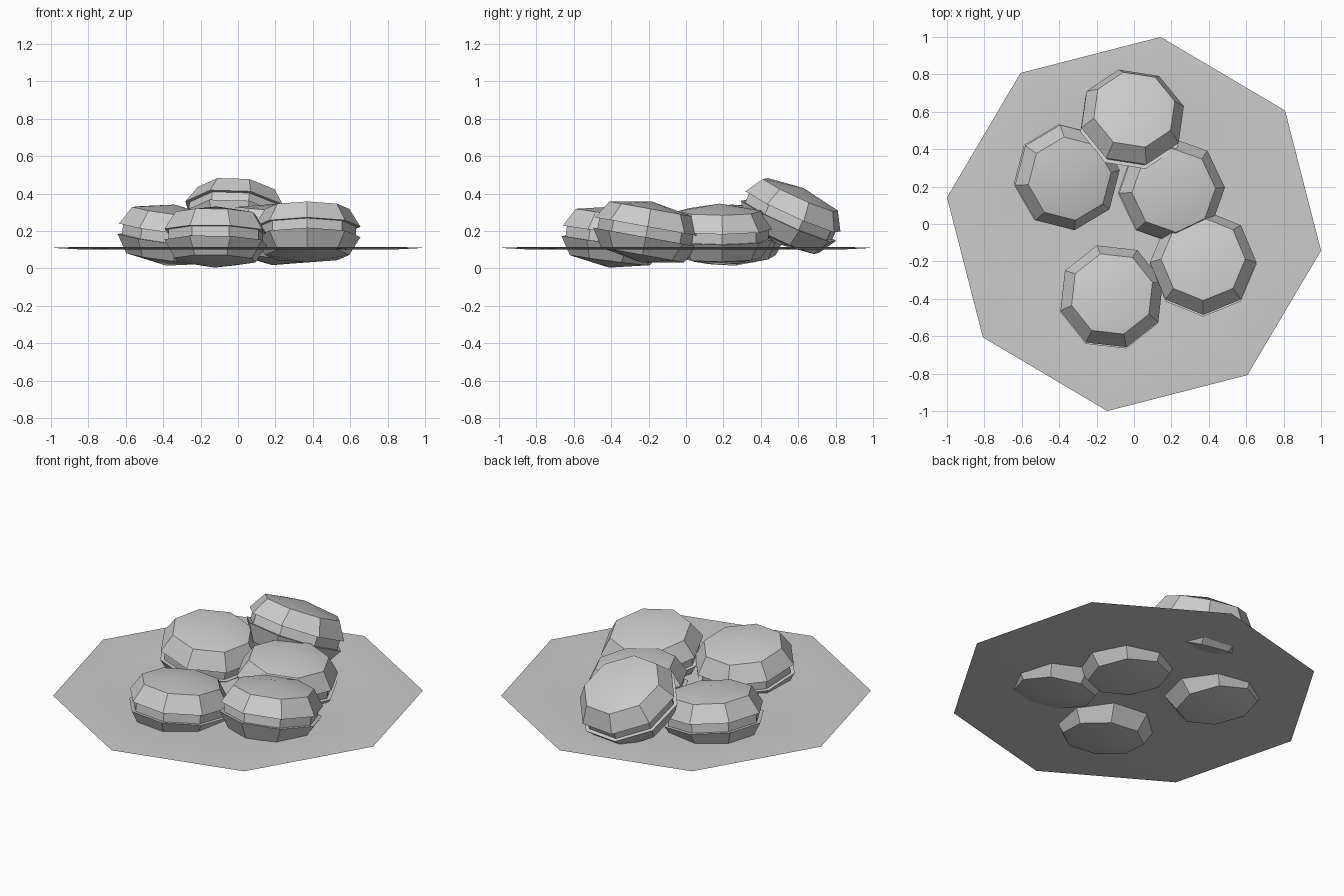
import bpy, bmesh, math
from mathutils import Matrix, Vector

cube = bpy.data.objects.get("Cube")
if cube:
    bpy.data.objects.remove(cube)

grey = bpy.data.materials.new("light_grey")
grey.use_nodes = True
grey.diffuse_color = (0.6, 0.6, 0.6, 1)
grey.node_tree.nodes["Principled BSDF"].inputs["Base Color"].default_value = (0.6, 0.6, 0.6, 1)

SIDES = 8


def lathe(name, profile, matrix=None, phase=0):
    """Spin (radius, height) points into an eight-sided solid; radius 0 makes a pole."""
    bm = bmesh.new()
    rings = []
    for r, z in profile:
        if r == 0:
            rings.append([bm.verts.new((0, 0, z))] * SIDES)
        else:
            angles = [math.radians(phase) + math.tau * i / SIDES for i in range(SIDES)]
            rings.append([bm.verts.new((r * math.cos(a), r * math.sin(a), z)) for a in angles])
    for low, high in zip(rings, rings[1:]):
        for i in range(SIDES):
            j = (i + 1) % SIDES
            bm.faces.new(dict.fromkeys((low[i], low[j], high[j], high[i])))
    bmesh.ops.recalc_face_normals(bm, faces=bm.faces)
    mesh = bpy.data.meshes.new(name)
    bm.to_mesh(mesh)
    bm.free()
    mesh.materials.append(grey)
    obj = bpy.data.objects.new(name, mesh)
    if matrix:
        obj.matrix_world = matrix
    bpy.context.collection.objects.link(obj)
    bpy.ops.object.select_all(action='DESELECT')
    obj.select_set(True)
    bpy.context.view_layer.objects.active = obj
    bpy.ops.object.shade_smooth_by_angle(angle=math.radians(30))
    return obj


# Thin plate with a raised inner crest and a shallow dish
lathe("plate", [(0, 0.102), (0.86, 0.102), (1.01, 0.11), (0.86, 0.115),
                (0.7, 0.107), (0, 0.107)], phase=-8.1)

# Two domed shells around a slightly recessed filling
shell = [(0.262, 0.028), (0.285, 0.028), (0.225, 0.125), (0, 0.165)]
biscuit = [(r, -z) for r, z in reversed(shell)] + shell

# Position, lean of the upright axis, and turn of each biscuit
placements = {
    "front_biscuit": ((-0.12, -0.39, 0.168), (0.02, 0.13), 16),
    "right_biscuit": ((0.37, -0.21, 0.195), (0.0, 0.18), 0),
    "left_biscuit": ((-0.36, 0.25, 0.178), (0.13, -0.06), 8),
    "middle_biscuit": ((0.2, 0.18, 0.182), (0.1, 0.0), 3),
    "leaning_biscuit": ((-0.01, 0.56, 0.28), (0.1, 0.45), 14),
}
for name, (place, lean, turn) in placements.items():
    tilt = Vector((0, 0, 1)).rotation_difference(Vector((*lean, 1))).to_matrix().to_4x4()
    lathe(name, biscuit, Matrix.Translation(place) @ tilt, turn)
